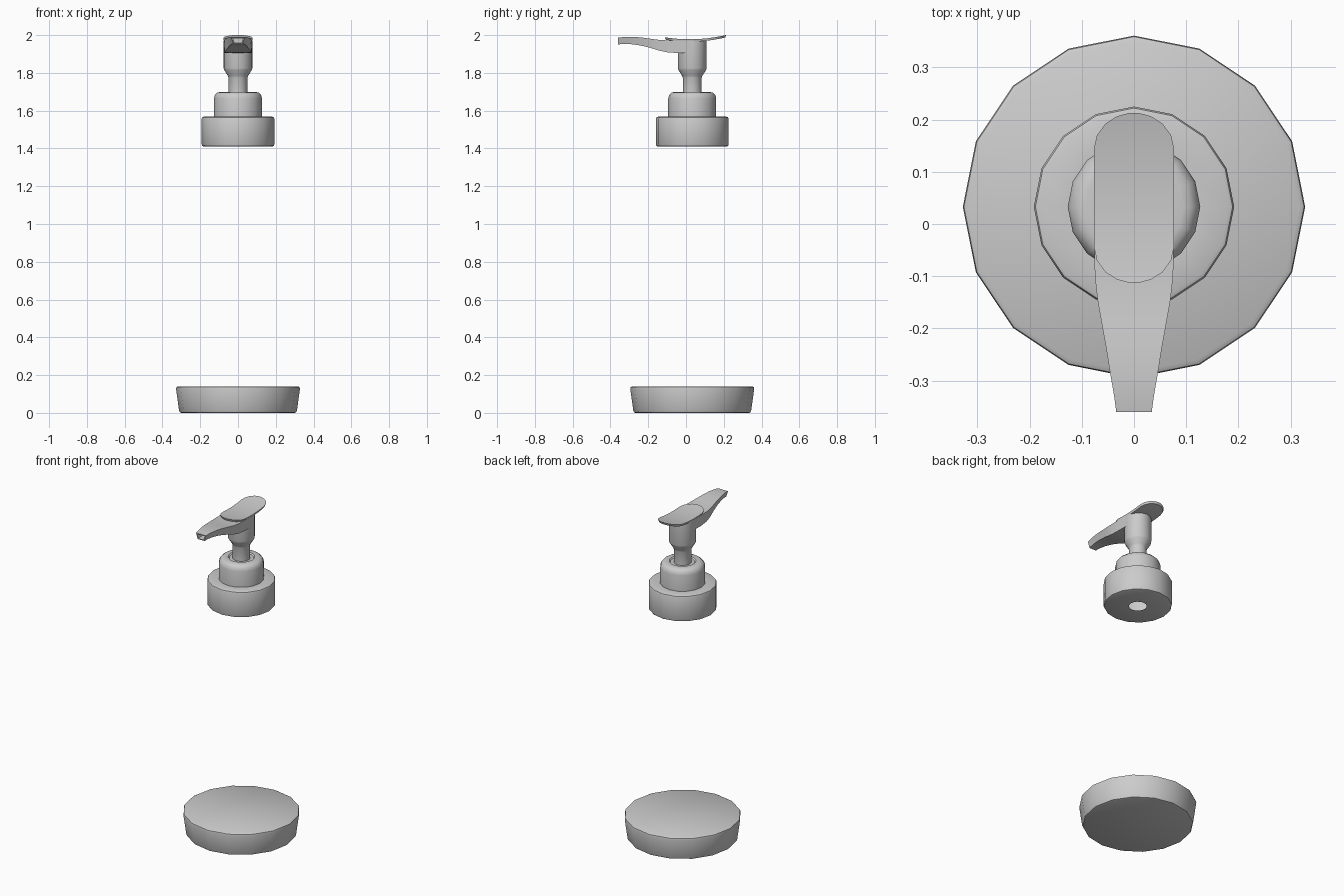
import bpy, bmesh, math

if "Cube" in bpy.data.objects:
    bpy.data.objects.remove(bpy.data.objects["Cube"])

CY = 0.033  # y of the dispenser's axis
SIDES = 16


def finish(name, bm, angle=35):
    bmesh.ops.recalc_face_normals(bm, faces=bm.faces)
    mesh = bpy.data.meshes.new(name)
    bm.to_mesh(mesh)
    bm.free()
    ob = bpy.data.objects.new(name, mesh)
    bpy.context.collection.objects.link(ob)
    bpy.ops.object.select_all(action='DESELECT')
    ob.select_set(True)
    bpy.context.view_layer.objects.active = ob
    bpy.ops.object.shade_smooth_by_angle(angle=math.radians(angle))
    return ob


def loft(bm, rings):
    loops = [[bm.verts.new(p) for p in ring] for ring in rings]
    for a, b in zip(loops, loops[1:]):
        n = len(a)
        for i in range(n):
            j = (i + 1) % n
            bm.faces.new((a[i], a[j], b[j], b[i]))
    return loops


def lathe(name, profile, cap_bottom=False, cap_top=False):
    bm = bmesh.new()
    ang = [2 * math.pi * i / SIDES for i in range(SIDES)]
    loops = loft(bm, [[(r * math.cos(a), CY + r * math.sin(a), z) for a in ang]
                      for r, z in profile])
    if cap_bottom:
        bm.faces.new(loops[0][::-1])
    if cap_top:
        bm.faces.new(loops[-1])
    return finish(name, bm)


# Tapered base disc with softened rims
lathe("base", [(0.300, 0), (0.308, 0.003), (0.312, 0.012), (0.328, 0.126),
               (0.326, 0.136), (0.317, 0.141)], True, True)

# Screw collar, shoulder, stem and head as one turned shell, open underneath
lathe("pump_body", [
    (0.050, 1.41), (0.182, 1.41), (0.189, 1.413), (0.192, 1.420),
    (0.192, 1.558), (0.189, 1.565), (0.182, 1.568), (0.127, 1.568),
    (0.127, 1.665), (0.122, 1.683), (0.110, 1.695), (0.095, 1.699),
    (0.075, 1.699), (0.068, 1.692), (0.050, 1.692),
    (0.050, 1.775), (0.054, 1.785), (0.073, 1.815), (0.076, 1.825),
    (0.076, 1.972)], cap_top=True)

# Curved spout: stations of (y, top half width, bottom half width, top z, bottom z)
stations = [(0.033, 0.076, 0.074, 1.972, 1.905), (-0.045, 0.076, 0.074, 1.972, 1.905),
            (-0.100, 0.075, 0.071, 1.972, 1.909), (-0.145, 0.070, 0.064, 1.975, 1.919),
            (-0.190, 0.062, 0.054, 1.981, 1.933), (-0.240, 0.053, 0.043, 1.988, 1.945),
            (-0.290, 0.045, 0.034, 1.991, 1.952), (-0.330, 0.038, 0.027, 1.990, 1.953),
            (-0.360, 0.034, 0.023, 1.986, 1.951),
            # mouth rim and recess
            (-0.360, 0.026, 0.018, 1.981, 1.956), (-0.320, 0.026, 0.018, 1.983, 1.959)]
bm = bmesh.new()
loops = loft(bm, [[(-t, y, zt), (t, y, zt), (b, y, zb), (-b, y, zb)]
                  for y, t, b, zt, zb in stations])
bm.faces.new(loops[0])
bm.faces.new(loops[-1][::-1])
finish("spout", bm)

# Dished thumb pad: rounded rows along y, top and underside
def pad_z(y):
    return 1.978 + 0.022 * ((y - 0.02) / 0.19) ** 2

Y0, Y1, R, W = -0.113, 0.213, 0.070, 0.077
ends = [R * (1 - math.cos(math.radians(a))) for a in (8, 25, 45, 67.5, 90)]
mids = [Y0 + R + (Y1 - Y0 - 2 * R) * i / 5 for i in range(1, 5)]
ys = [Y0 + e for e in ends] + mids + [Y1 - e for e in reversed(ends)]
rows = []
for y in ys:
    d = max(0, (Y0 + R) - y, y - (Y1 - R)) / R
    w = W * math.sqrt(max(0, 1 - d * d))
    z = pad_z(y)
    s = 0.95
    yb = 0.05 + (y - 0.05) * 0.97
    rows.append([(-w, y, z), (w, y, z), (w * s, yb, z - 0.013), (-w * s, yb, z - 0.013)])
bm = bmesh.new()
loops = loft(bm, rows)
bm.faces.new(loops[0])
bm.faces.new(loops[-1][::-1])
finish("thumb_pad", bm)
